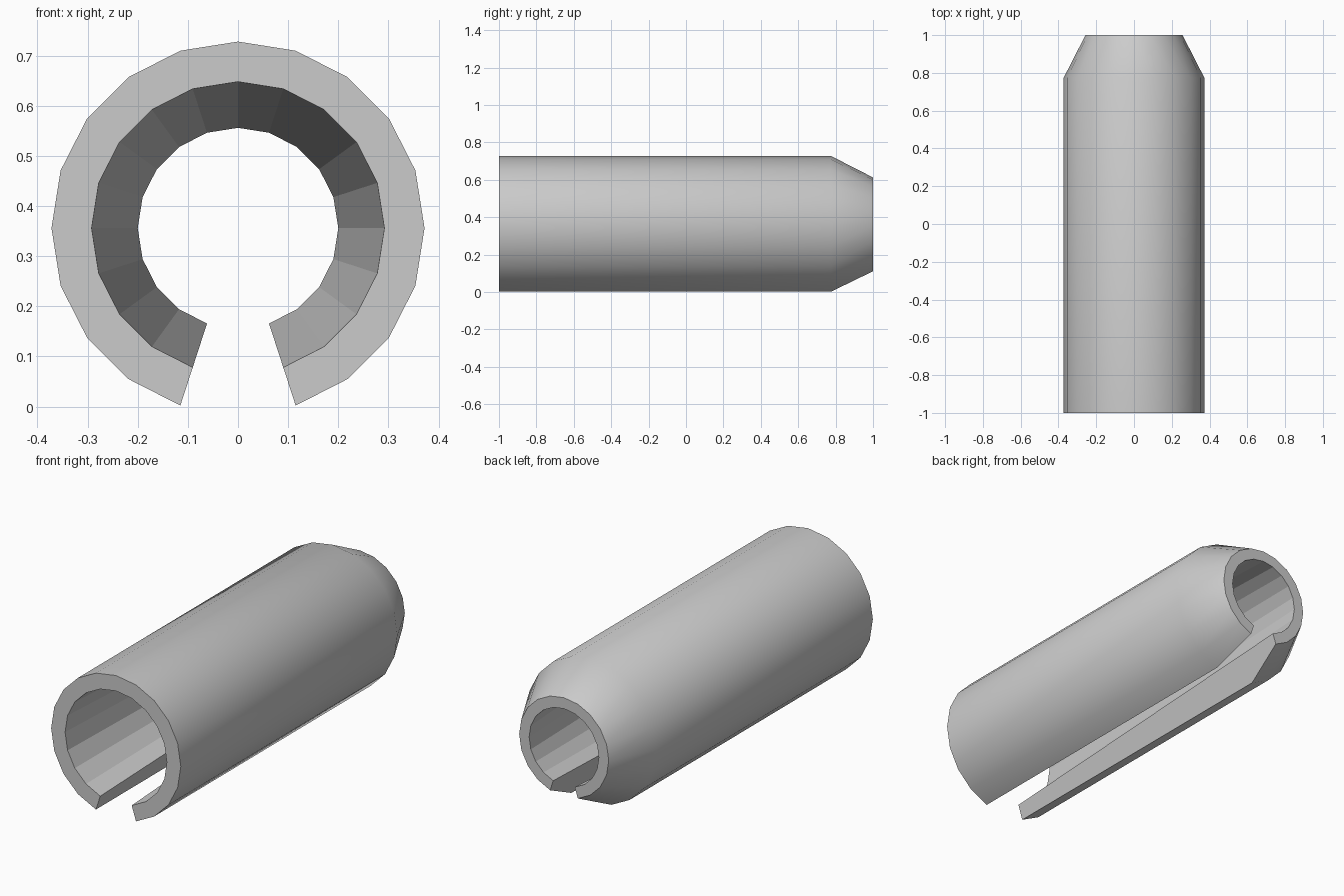
import bpy, bmesh
from math import sin, cos, radians

if "Cube" in bpy.data.objects:
    bpy.data.objects.remove(bpy.data.objects["Cube"])

SIDES = 20
STEP = 360 / SIDES
CENTRE_Z = 0.372 * cos(radians(STEP)) + 0.002

# Wall section as (radius, y): chamfered outside, tapering bore
SECTION = [(0.372, -1.0), (0.372, 0.775), (0.257, 1.0), (0.200, 1.0), (0.292, -1.0)]
N = len(SECTION)

bm = bmesh.new()

# Sweep the section round, leaving two sides open at the bottom for the slot
rings = []
for i in range(1, SIDES):
    a = radians(-90 + i * STEP)
    rings.append([bm.verts.new((r * cos(a), y, CENTRE_Z + r * sin(a)))
                  for r, y in SECTION])

for p, q in zip(rings, rings[1:]):
    for k in range(N):
        m = (k + 1) % N
        face = bm.faces.new((p[k], p[m], q[m], q[k]))
        face.smooth = k < 2          # outside is smooth, bore and ends faceted

# Flat faces of the slot
bm.faces.new(rings[0])
bm.faces.new(rings[-1])
bmesh.ops.recalc_face_normals(bm, faces=bm.faces[:])

mesh = bpy.data.meshes.new("slotted_sleeve")
bm.to_mesh(mesh)
bm.free()
sleeve = bpy.data.objects.new("slotted_sleeve", mesh)
bpy.context.collection.objects.link(sleeve)
